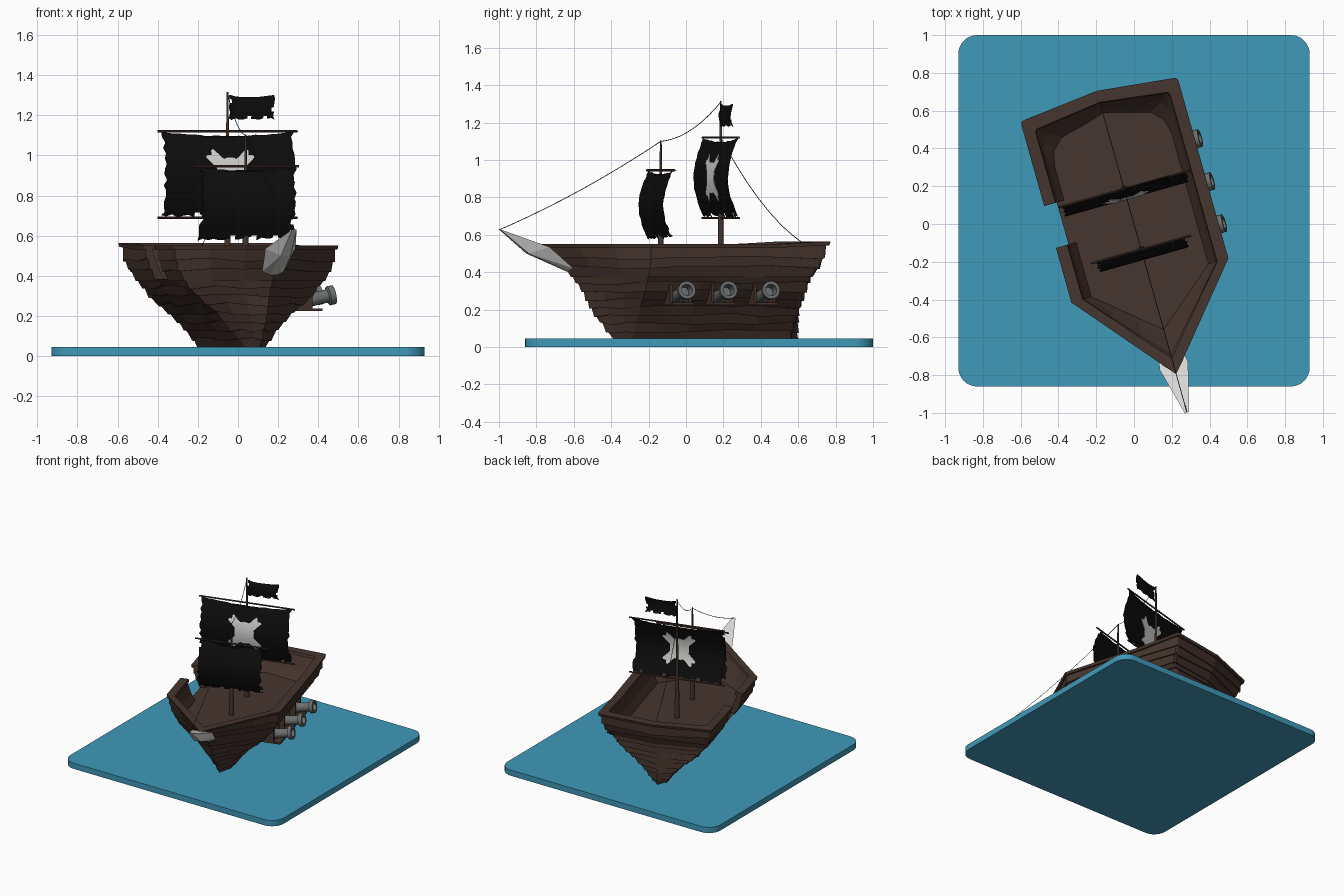
import bpy, bmesh, math, random
from mathutils import Matrix, Vector

random.seed(4)
if "Cube" in bpy.data.objects:
    bpy.data.objects.remove(bpy.data.objects["Cube"])

HEADING = 0.274          # ship is turned on its base
DECK, RAIL = 0.385, 0.53


def material(name, color):
    m = bpy.data.materials.new(name)
    m.use_nodes = True
    m.diffuse_color = (*color, 1)
    m.node_tree.nodes["Principled BSDF"].inputs["Base Color"].default_value = (*color, 1)
    return m


WATER = material("sea_blue", (0.05, 0.32, 0.48))
WOOD = material("dark_wood", (0.062, 0.035, 0.026))
CLOTH = material("black_cloth", (0.004, 0.004, 0.004))
BONE = material("pale_bone", (0.68, 0.68, 0.66))
IRON = material("grey_iron", (0.15, 0.16, 0.16))
ROPE = material("dark_rope", (0.03, 0.03, 0.03))


def finish(name, bm, mat, smooth=False, turn=HEADING):
    bmesh.ops.recalc_face_normals(bm, faces=bm.faces)
    me = bpy.data.meshes.new(name)
    bm.to_mesh(me)
    bm.free()
    me.materials.append(mat)
    ob = bpy.data.objects.new(name, me)
    bpy.context.collection.objects.link(ob)
    ob.rotation_euler.z = turn
    if smooth:
        bpy.ops.object.select_all(action="DESELECT")
        ob.select_set(True)
        bpy.context.view_layer.objects.active = ob
        bpy.ops.object.shade_smooth_by_angle(angle=math.radians(35))
    return ob


def solidify(ob, thickness):
    mod = ob.modifiers.new("thickness", "SOLIDIFY")
    mod.thickness = thickness
    mod.offset = 0


def box(name, lo, hi, mat):
    bm = bmesh.new()
    lo, hi = Vector(lo), Vector(hi)
    bmesh.ops.create_cube(bm, matrix=Matrix.Translation((lo + hi) / 2) @ Matrix.Diagonal((*(hi - lo), 1)))
    return finish(name, bm, mat)


def rod(name, a, b, r1, r2, mat=WOOD, sides=12):
    a, b = Vector(a), Vector(b)
    d = b - a
    m = Matrix.Translation((a + b) / 2) @ d.to_track_quat("Z", "Y").to_matrix().to_4x4()
    bm = bmesh.new()
    bmesh.ops.create_cone(bm, cap_ends=True, segments=sides, radius1=r1, radius2=r2, depth=d.length, matrix=m)
    return finish(name, bm, mat, smooth=True)


# Sea base: rounded slab
bm = bmesh.new()
corners = []
for k, (cx, cy) in enumerate([(0.83, 0.9), (-0.83, 0.9), (-0.83, -0.76), (0.83, -0.76)]):
    for i in range(9):
        a = (k + i / 8) * math.pi / 2
        corners.append(bm.verts.new((cx + 0.1 * math.cos(a), cy + 0.1 * math.sin(a), 0)))
slab = bm.faces.new(corners)
up = bmesh.ops.extrude_face_region(bm, geom=[slab])["geom"]
bmesh.ops.translate(bm, vec=(0, 0, 0.045), verts=[v for v in up if isinstance(v, bmesh.types.BMVert)])
finish("sea_base", bm, WATER, turn=0)

# Hull sections: height, half width, stern y, bow y
SECTIONS = [(0.04, 0.045, 0.57, -0.39), (0.1, 0.09, 0.575, -0.45), (0.2, 0.18, 0.58, -0.52),
            (0.3, 0.295, 0.585, -0.57), (0.385, 0.365, 0.6, -0.635),
            (0.45, 0.4, 0.645, -0.71), (0.55, 0.42, 0.675, -0.81)]


def section(z):
    for a, b in zip(SECTIONS, SECTIONS[1:]):
        if z <= b[0]:
            t = (z - a[0]) / (b[0] - a[0])
            return [p + (q - p) * t for p, q in zip(a, b)][1:]
    return SECTIONS[-1][1:]


def ring(z, off=0.0, corner=0.02, wobble=None):
    w, s, b = section(z)
    w, s, b = w + off, s + off, b - off * 1.4
    c = min(corner, w * 0.5)
    half = [(w * t, b + (-0.31 - b) * t) for t in (0, 0.33, 0.67, 1)]
    half += [(w, y) for y in (-0.16, -0.01, 0.22, 0.36)]
    half += [(w - c * (1 - math.cos(a)), s - c * (1 - math.sin(a))) for a in (0, 0.52, 1.05, 1.57)]
    half += [(0, s + 0.045)]
    pts = half + [(-x, y) for x, y in reversed(half[1:-1])]
    rise = 0.014 if z > 0.5 else 0
    return [(x, y, z + rise * (y > 0.4) + (wobble[i] if wobble else 0)) for i, (x, y) in enumerate(pts)]


COUNT = len(ring(0.1))
GAP = COUNT - 6          # boarding gap segment on the right side


def loft(name, rings, mat, tube=False):
    bm = bmesh.new()
    vs = [[bm.verts.new(p) for p in r] for r in rings]
    pairs = list(zip(vs, vs[1:])) + ([(vs[-1], vs[0])] if tube else [])
    for a, b in pairs:
        for i in range(COUNT):
            if tube and i == GAP:
                continue
            j = (i + 1) % COUNT
            bm.faces.new((a[i], a[j], b[j], b[i]))
    if tube:
        bm.faces.new([r[GAP] for r in vs])
        bm.faces.new([r[GAP + 1] for r in vs])
    else:
        bm.faces.new(vs[0])
        bm.faces.new(vs[-1])
    return finish(name, bm, mat)


def strakes(z0, z1, n):
    """Overlapping planks with slightly uneven seams."""
    out, seam = [], [0] * COUNT
    for k in range(n):
        nxt = [random.uniform(-0.01, 0.01) if k < n - 1 else 0 for _ in range(COUNT)]
        h = (z1 - z0) / n
        out += [ring(z0 + k * h, 0.008, wobble=seam), ring(z0 + (k + 1) * h, -0.002, wobble=nxt)]
        seam = nxt
    return out


loft("hull_and_deck", strakes(0.04, DECK, 8), WOOD)
wall = strakes(DECK - 0.01, RAIL, 3)
wall += [ring(RAIL, 0.012), ring(0.55, 0.012), ring(0.55, -0.05), ring(RAIL, -0.05), ring(RAIL, -0.035),
         ring(DECK + 0.06, -0.045, 0.1), ring(DECK - 0.01, -0.04, 0.2)]
loft("bulwark_and_rail", wall, WOOD, tube=True)

# Bone beak wrapped over the bow
bm = bmesh.new()
for x, y, z in [(0.012, -1.037, 0.63), (0.078, -0.78, 0.535), (0.055, -0.64, 0.42),
                (0.02, -0.66, 0.405), (0.025, -0.88, 0.5)]:
    for side in (1, -1):
        bm.verts.new((x * side, y, z))
bmesh.ops.convex_hull(bm, input=bm.verts)
finish("bow_beak", bm, BONE)

# Cannons on the left side, each in a small gun port
BARREL = [(0, 0), (0.034, 0), (0.04, 0.02), (0.032, 0.15), (0.034, 0.18), (0.048, 0.186),
          (0.048, 0.215), (0.031, 0.215), (0.027, 0.15), (0, 0.15)]
for n, y in enumerate((-0.124, 0.108, 0.344), 1):
    bm = bmesh.new()
    vs = [bm.verts.new((x, 0, r)) for r, x in BARREL]
    es = [bm.edges.new(e) for e in zip(vs, vs[1:])]
    bmesh.ops.spin(bm, geom=vs + es, cent=(0, 0, 0), axis=(1, 0, 0), angle=math.tau, steps=20)
    bmesh.ops.remove_doubles(bm, verts=bm.verts, dist=0.0005)
    bm.transform(Matrix.Translation((0.25, y, 0.263)) @ Matrix.Rotation(-0.2, 4, "Y"))
    finish(f"cannon_{n}", bm, IRON, smooth=True)
    box(f"gun_shelf_{n}", (0.18, y - 0.06, 0.225), (0.385, y + 0.06, 0.238), WOOD)
    for side in (-1, 1):
        box(f"gun_cheek_{n}", (0.2, y + side * 0.053 - 0.007, 0.238), (0.335, y + side * 0.053 + 0.007, 0.335), WOOD)

# Masts and yards
FORE, MAIN = -0.14, 0.193
for name, y, step, top in (("fore_mast", FORE, 0.62, 1.105), ("main_mast", MAIN, 0.72, 1.315)):
    rod(name + "_lower", (0, y, DECK - 0.01), (0, y, step), 0.019, 0.014)
    rod(name + "_upper", (0, y, step), (0, y, top), 0.011, 0.005)
for name, y, z, half in (("fore_yard", FORE, 0.945, 0.275), ("main_yard", MAIN, 1.12, 0.362),
                         ("main_lower_yard", MAIN, 0.69, 0.362)):
    rod(name, (-half, y, z), (half, y, z), 0.006, 0.006, sides=8)


def belly(z, y, z0, z1, bulge):
    return y - bulge * math.sin(math.pi * max(0, min(1, (z - z0) / (z1 - z0))))


def sail(name, x0, x1, z0, z1, y, bulge, nx, nz, rag):
    """Bellied cloth with torn edges."""
    bm = bmesh.new()
    grid = []
    for i in range(nx + 1):
        for j in range(nz + 1):
            x, z = x0 + (x1 - x0) * i / nx, z0 + (z1 - z0) * j / nz
            yy = belly(z, y, z0, z1, bulge)
            if i in (0, nx):
                x += random.uniform(0, rag) * (1 if i == 0 else -1)
            if j == 0:
                z += random.uniform(0, rag)
            if j == nz:
                z -= rag * math.sin(math.pi * i / nx) + random.uniform(0, rag * 0.3)
            grid.append(bm.verts.new((x, yy, z)))
    for i in range(nx):
        for j in range(nz):
            if (i in (0, nx - 1) or j == 0) and random.random() < 0.12:
                continue
            a, b = i * (nz + 1) + j, (i + 1) * (nz + 1) + j
            bm.faces.new((grid[a], grid[b], grid[b + 1], grid[a + 1]))
    solidify(finish(name, bm, CLOTH), 0.004)


MAIN_SHAPE = (0.69, 1.118, MAIN, 0.055)
sail("main_sail", -0.345, 0.345, 0.69, 1.118, MAIN, 0.055, 24, 16, 0.02)
sail("fore_sail", -0.25, 0.25, 0.575, 0.945, FORE, 0.055, 18, 14, 0.02)
sail("mast_flag", 0.0, 0.245, 1.175, 1.302, MAIN, 0.012, 12, 6, 0.012)

# Skull and crossed bones, following the sail
bm = bmesh.new()
STEPS, RINGS = 64, 6
center = bm.verts.new((0, belly(0.905, MAIN, *MAIN_SHAPE[:2], 0.055), 0.905))
rows = []
for k in range(1, RINGS + 1):
    row = []
    for i in range(STEPS):
        a = math.tau * i / STEPS
        d = abs((a % (math.pi / 2)) - math.pi / 4)      # angle away from nearest bone
        r = 0.135 if d < 0.06 else 0.152 if d < 0.26 else 0.1 if d < 0.36 else 0.072 + 0.012 * abs(math.sin(a))
        x, z = r * k / RINGS * math.cos(a), 0.905 + r * k / RINGS * math.sin(a)
        row.append(bm.verts.new((x, belly(z, MAIN, *MAIN_SHAPE[:2], 0.055), z)))
    rows.append(row)
for i in range(STEPS):
    j = (i + 1) % STEPS
    bm.faces.new((center, rows[0][i], rows[0][j]))
    for a, b in zip(rows, rows[1:]):
        bm.faces.new((a[i], b[i], b[j], a[j]))
solidify(finish("sail_emblem", bm, BONE), 0.0095)


# Sagging rigging lines
def rope(name, a, b, sag):
    cu = bpy.data.curves.new(name, "CURVE")
    cu.dimensions = "3D"
    cu.bevel_depth = 0.002
    cu.bevel_resolution = 0
    sp = cu.splines.new("POLY")
    sp.points.add(16)
    for i, p in enumerate(sp.points):
        t = i / 16
        q = Vector(a).lerp(Vector(b), t)
        p.co = (q.x, q.y, q.z - sag * 4 * t * (1 - t), 1)
    cu.materials.append(ROPE)
    ob = bpy.data.objects.new(name, cu)
    bpy.context.collection.objects.link(ob)
    ob.rotation_euler.z = HEADING


rope("bow_line", (0, -1.03, 0.63), (0, FORE, 1.1), 0.025)
rope("mast_line", (0, FORE, 1.1), (0, MAIN, 1.31), 0.045)
rope("stern_line", (0, MAIN, 1.12), (0, 0.66, 0.55), 0.07)
